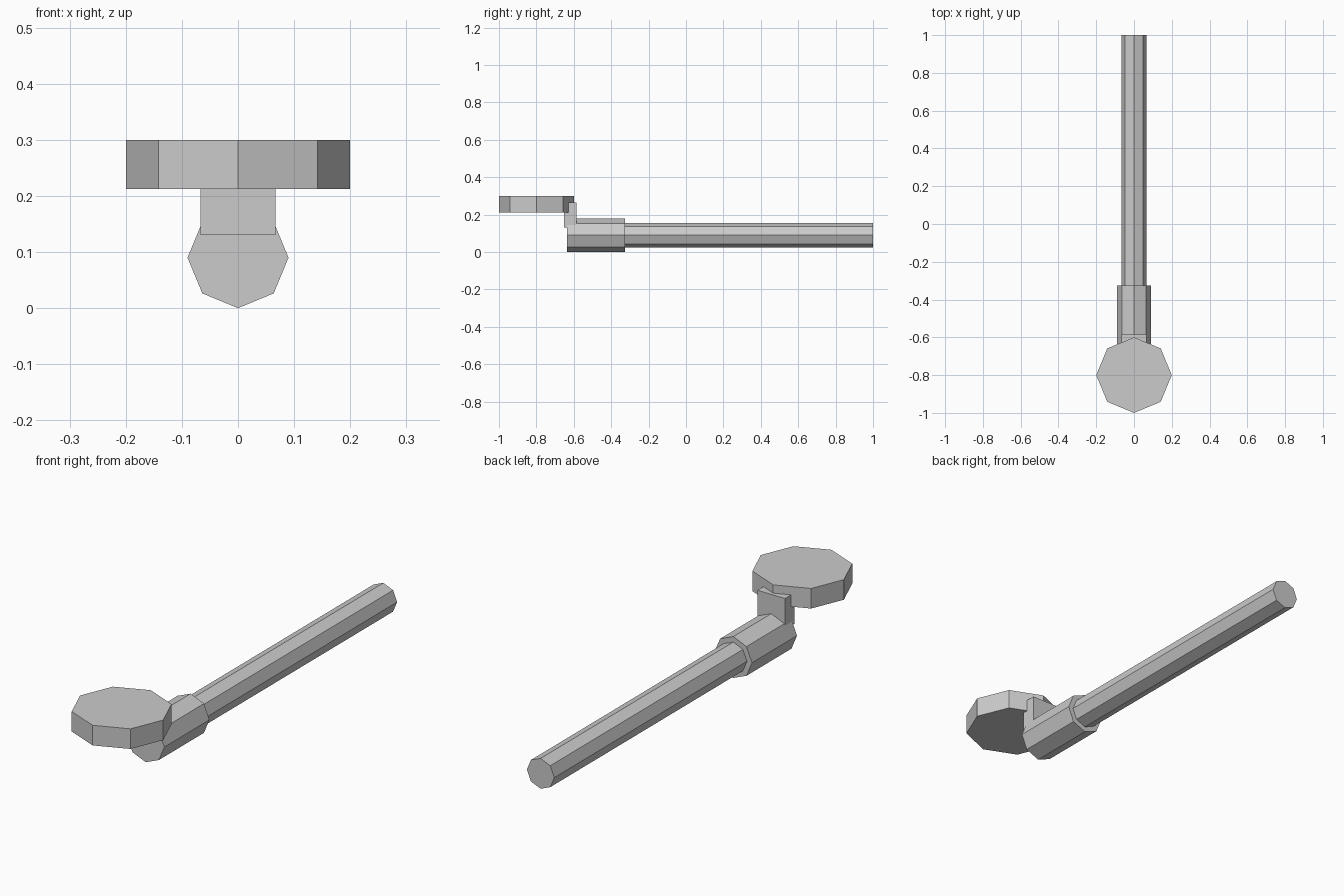
import bpy
from math import pi

if "Cube" in bpy.data.objects:
    bpy.data.objects.remove(bpy.data.objects["Cube"])


def octagon_prism(name, radius, depth, location, rotation=(0, 0, 0)):
    bpy.ops.mesh.primitive_cylinder_add(vertices=8, radius=radius, depth=depth,
                                        location=location, rotation=rotation)
    bpy.context.object.name = name


def rod_along_y(name, radius, y0, y1, z):
    octagon_prism(name, radius, y1 - y0, (0, (y0 + y1) / 2, z), (pi / 2, 0, 0))


# long shaft and the thicker sleeve around its front end
AXIS_Z = 0.09
rod_along_y("shaft", 0.066, -0.34, 1.0, AXIS_Z)
rod_along_y("sleeve", 0.09, -0.635, -0.325, AXIS_Z)

# upright bracket joining sleeve and disc
bpy.ops.mesh.primitive_cube_add(size=1, location=(0, -0.6185, 0.197))
bracket = bpy.context.object
bracket.name = "bracket"
bracket.scale = (0.134, 0.065, 0.134)

# flat disc
octagon_prism("disc", 0.2, 0.0875, (0, -0.8, 0.25625))
